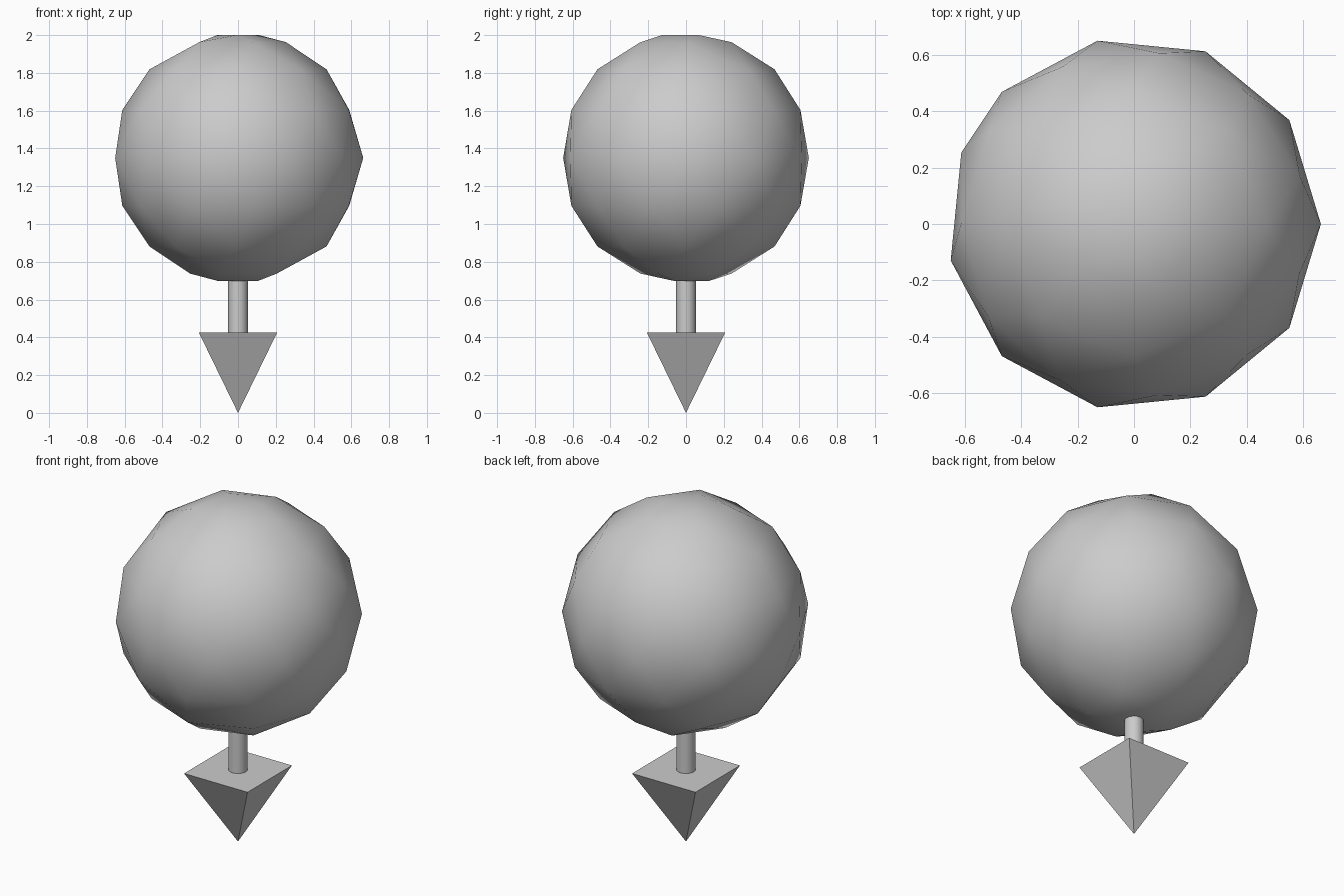
import bpy, bmesh
from math import radians, sin, cos, pi, sqrt

if "Cube" in bpy.data.objects:
    bpy.data.objects.remove(bpy.data.objects["Cube"])

R, CZ = 0.663, 1.35


def point(az, el):
    a, e = radians(az), radians(el)
    return (R * cos(e) * cos(a), R * cos(e) * sin(a), R * sin(e))


# Ball: coarse sphere from staggered rings (elevation, count, azimuth offset)
rings = [(22.5, 11, 16), (-22.5, 11, 16), (45, 8, 0), (-45, 8, 0),
         (67.5, 5, 0), (-67.5, 5, 36), (79.5, 3, 30), (-79.5, 3, 90)]
bm = bmesh.new()
for step in (0, 3, 6, 9, 12, 14, 17, 20, 23, 26, 29):
    bm.verts.new(point(step * 11.25, 0))
for el, count, off in rings:
    for i in range(count):
        bm.verts.new(point(off + i * 360 / count, el))
bmesh.ops.convex_hull(bm, input=bm.verts[:])
bmesh.ops.recalc_face_normals(bm, faces=bm.faces[:])
for f in bm.faces:
    f.smooth = True
mesh = bpy.data.meshes.new("ball")
bm.to_mesh(mesh)
bm.free()
ball = bpy.data.objects.new("ball", mesh)
ball.location = (0, 0, CZ)
bpy.context.collection.objects.link(ball)

# Stem: thin post between the ball and the spike
bpy.ops.mesh.primitive_cylinder_add(vertices=16, radius=0.052, depth=0.34,
                                    location=(0, 0, 0.59))
bpy.context.object.name = "stem"
bpy.ops.object.shade_smooth_by_angle()

# Spike: upside-down square pyramid with its tip on the ground
bpy.ops.mesh.primitive_cone_add(vertices=4, radius1=0, radius2=0.207 * sqrt(2),
                                depth=0.425, location=(0, 0, 0.2125),
                                rotation=(0, 0, pi / 4))
bpy.context.object.name = "spike"
